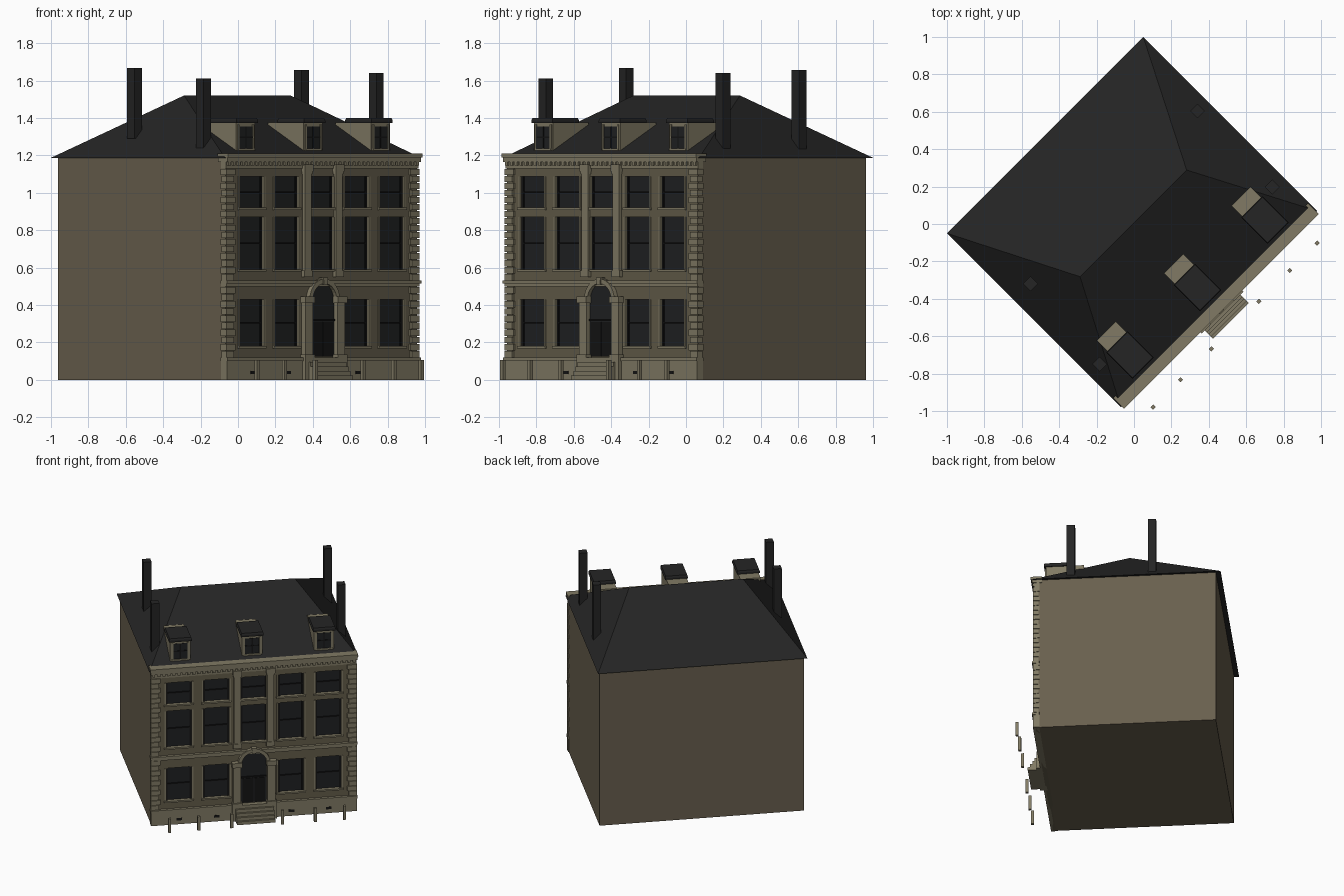
import bpy, bmesh, math

if "Cube" in bpy.data.objects:
    bpy.data.objects.remove(bpy.data.objects["Cube"], do_unlink=True)

TURN = math.radians(45)   # the house stands diagonally
WALL = 0.63               # distance of the facade from the centre


def material(name, r, g, b):
    m = bpy.data.materials.new(name)
    m.use_nodes = True
    m.diffuse_color = (r, g, b, 1)
    bsdf = m.node_tree.nodes["Principled BSDF"]
    bsdf.inputs["Base Color"].default_value = (r, g, b, 1)
    bsdf.inputs["Roughness"].default_value = 0.9
    return m


plaster = material("brown plaster", 0.14, 0.115, 0.075)
brick = material("olive brick", 0.125, 0.108, 0.068)
stone = material("pale stone", 0.22, 0.195, 0.128)
slate = material("dark slate", 0.018, 0.018, 0.018)
glass = material("dark glass", 0.014, 0.015, 0.016)
black = material("black paint", 0.007, 0.007, 0.007)


def finish(name, bm, *mats):
    bmesh.ops.recalc_face_normals(bm, faces=bm.faces)
    mesh = bpy.data.meshes.new(name)
    bm.to_mesh(mesh)
    bm.free()
    for m in mats:
        mesh.materials.append(m)
    ob = bpy.data.objects.new(name, mesh)
    ob.rotation_euler.z = TURN
    bpy.context.collection.objects.link(ob)
    return ob


def add_box(bm, u0, u1, w0, w1, z0, z1):
    """u runs along the facade, w outward from it, z up."""
    vs = bmesh.ops.create_cube(bm, size=1)["verts"]
    for v in vs:
        v.co.x = u1 if v.co.x > 0 else u0
        v.co.y = -w1 if v.co.y < 0 else -w0
        v.co.z = z1 if v.co.z > 0 else z0
    return vs


def boxes(name, mat, items):
    bm = bmesh.new()
    for b in items:
        add_box(bm, *b)
    return finish(name, bm, mat)


def centred(u, half, *rest):
    return (u - half, u + half, *rest)


def prism(name, mat, outline, w0, w1):
    """Extrude an outline in the facade plane outward from w0 to w1."""
    bm = bmesh.new()
    face = bm.faces.new([bm.verts.new((u, -w0, z)) for u, z in outline])
    new = bmesh.ops.extrude_face_region(bm, geom=[face])["geom"]
    for v in new:
        if isinstance(v, bmesh.types.BMVert):
            v.co.y = -w1
    return finish(name, bm, mat)


def arc(r, z, n=14):
    return [(r * math.cos(math.pi * i / n), z + r * math.sin(math.pi * i / n)) for i in range(n + 1)]


# Main body
boxes("house_body", plaster, [(-0.725, 0.725, -0.637, 0.61, 0, 1.188)])

# Facade with recessed windows
bays = [-0.53, -0.265, 0, 0.265, 0.53]
rows = [(0.18, 0.43), (0.59, 0.87), (0.92, 1.087)]
HALF = 0.09
us = [-0.725] + [b + s * HALF for b in bays for s in (-1, 1)] + [0.725]
zs = [0] + [z for row in rows for z in row] + [1.188]
bm = bmesh.new()
grid = [[bm.verts.new((u, -WALL, z)) for u in us] for z in zs]
openings = []
for j in range(len(zs) - 1):
    for i in range(len(us) - 1):
        f = bm.faces.new((grid[j][i], grid[j][i + 1], grid[j + 1][i + 1], grid[j + 1][i]))
        if i % 2 and j % 2 and not (j == 1 and i == 5):
            openings.append(f)
rim = [e for e in bm.edges if e.is_boundary]
side = bmesh.ops.extrude_edge_only(bm, edges=rim)["geom"]
for v in side:
    if isinstance(v, bmesh.types.BMVert):
        v.co.y = -0.6
panes = bmesh.ops.extrude_discrete_faces(bm, faces=openings)["faces"]
for f in panes:
    for e in f.edges:
        for g in e.link_faces:
            g.material_index = 1
    f.material_index = 2
    for v in f.verts:
        v.co.y += 0.016
finish("facade", bm, brick, stone, glass)

# Window bars, sills and heads
bars, sills = [], []
for k, (z0, z1) in enumerate(rows):
    mid = (z0 + z1) / 2
    for b in bays:
        if k == 0 and b == 0:
            continue
        bars.append(centred(b, HALF, 0.612, 0.622, mid - 0.004, mid + 0.004))
        bars += [centred(b + s * (HALF - 0.006), 0.006, 0.612, 0.622, z0, z1) for s in (-1, 1)]
        sills.append(centred(b, HALF + 0.015, WALL - 0.01, WALL + 0.012, z0 - 0.012, z0))
        for s in (-1, 1):
            sills.append(centred(b + s * (HALF + 0.006), 0.006, WALL - 0.01, WALL + 0.005, z0, z1))
boxes("window_bars", black, bars)
boxes("window_surrounds", stone, sills)

# Plinth, string course and stepped cornice
boxes("plinth", stone, [(-0.73, 0.73, 0.6, 0.645, 0, 0.1), (-0.733, 0.733, 0.6, 0.652, 0.1, 0.118)])
boxes("plinth_vents", black, [centred(b, 0.02, 0.64, 0.647, 0.03, 0.048) for b in bays if b])
boxes("string_course", stone, [(-0.73, 0.73, 0.6, 0.643, 0.498, 0.515),
                               (-0.734, 0.734, 0.6, 0.652, 0.515, 0.53)])
boxes("cornice", stone, [(-0.728, 0.728, 0.6, 0.637, 1.13, 1.165),
                         (-0.732, 0.732, 0.58, 0.652, 1.165, 1.188),
                         (-0.736, 0.736, 0.58, 0.66, 1.188, 1.21)])
boxes("dentils", stone, [centred(-0.71 + 0.0355 * i, 0.009, 0.63, 0.648, 1.147, 1.165) for i in range(41)])

# Corner quoins
quoins = []
for z0, z1, n in ((0.118, 0.498, 10), (0.53, 1.13, 16)):
    step = (z1 - z0) / n
    for i in range(n):
        inner = 0.662 if i % 2 else 0.672
        back = 0.6 if i % 2 else 0.607
        for s in (-1, 1):
            a, b = sorted((s * inner, s * 0.731))
            quoins.append((a, b, back, 0.643, z0 + i * step + 0.002, z0 + (i + 1) * step - 0.002))
boxes("quoins", stone, quoins)

# Upper pilasters and door pilasters
pil = []
for s in (-1, 1):
    c = s * 0.118
    pil += [centred(c, 0.03, 0.62, 0.652, 0.55, 0.585), centred(c, 0.024, 0.62, 0.648, 0.585, 1.1),
            centred(c, 0.028, 0.62, 0.652, 1.1, 1.115), centred(c, 0.032, 0.62, 0.656, 1.115, 1.15)]
    c = s * 0.122
    pil += [centred(c, 0.036, 0.62, 0.67, 0, 0.135), centred(c, 0.028, 0.62, 0.66, 0.135, 0.41),
            centred(c, 0.036, 0.62, 0.67, 0.41, 0.445)]
boxes("pilasters", stone, pil)

# Arched doorway
R, SPRING = 0.09, 0.425
prism("door_opening", glass, [(-R, 0.125), (R, 0.125)] + arc(R, SPRING), 0.625, 0.634)
prism("door_arch", stone, arc(0.115, SPRING) + arc(R, SPRING)[::-1], 0.625, 0.657)
prism("arch_keystone", stone, [(-0.012, 0.51), (0.012, 0.51), (0.018, 0.548), (-0.018, 0.548)], 0.625, 0.664)
boxes("door_leaves", black, [centred(s * 0.042, 0.038, 0.632, 0.639, 0.125, 0.31) for s in (-1, 1)]
      + [(-R, R, 0.632, 0.642, 0.315, 0.325)])

# Front steps
boxes("front_steps", stone, [(-0.135, 0.135, 0.64, 0.733 - 0.016 * i, 0.024 * i, 0.024 * (i + 1)) for i in range(5)])

# Pavement posts
boxes("pavement_posts", stone, [(s * u - 0.01, s * u + 0.01, 0.755, 0.775, 0, 0.107)
                                for u in (0.18, 0.413, 0.62) for s in (-1, 1)])

# Hipped roof
bm = bmesh.new()
corners = [(-0.742, -0.643), (0.742, -0.643), (0.742, 0.672), (-0.742, 0.672)]
eave = [bm.verts.new((x, y, 1.187)) for x, y in corners]
left, right = [bm.verts.new((x, 0.005, 1.52)) for x in (-0.403, 0.403)]
a, b, c, d = eave
for f in ((a, b, right, left), (b, c, right), (c, d, left, right), (d, a, left), (d, c, b, a)):
    bm.faces.new(f)
finish("hipped_roof", bm, slate)

# Chimneys
stacks = [(-0.617, -0.165, 1.29, 1.667), (-0.66, 0.4, 1.235, 1.61),
          (0.667, -0.187, 1.2, 1.657), (0.663, 0.383, 1.2, 1.64)]
boxes("chimneys", slate, [(u - 0.028, u + 0.028, w - 0.028, w + 0.028, z0, z1) for u, w, z0, z1 in stacks])

# Dormers
walls, panes, crosses, trims = [], [], [], []
caps = bmesh.new()
for u in (-0.51, 0, 0.51):
    walls.append(centred(u, 0.072, 0.3, 0.567, 1.215, 1.375))
    panes.append(centred(u, 0.05, 0.56, 0.569, 1.237, 1.355))
    crosses += [centred(u, 0.004, 0.562, 0.572, 1.237, 1.355), centred(u, 0.05, 0.562, 0.572, 1.294, 1.301)]
    trims.append(centred(u, 0.062, 0.56, 0.575, 1.225, 1.237))
    trims += [centred(u + s * 0.056, 0.006, 0.56, 0.573, 1.237, 1.365) for s in (-1, 1)]
    add_box(caps, *centred(u, 0.08, 0.38, 0.58, 1.373, 1.387))
    for v in add_box(caps, *centred(u, 0.08, 0.38, 0.58, 1.387, 1.4)):
        if v.co.z > 1.39:
            v.co.x = u + (v.co.x - u) * 0.95
            v.co.y = -0.48 + (v.co.y + 0.48) * 0.95
boxes("dormer_walls", stone, walls)
boxes("dormer_glass", glass, panes)
boxes("dormer_bars", black, crosses)
boxes("dormer_trim", stone, trims)
finish("dormer_caps", caps, slate)
